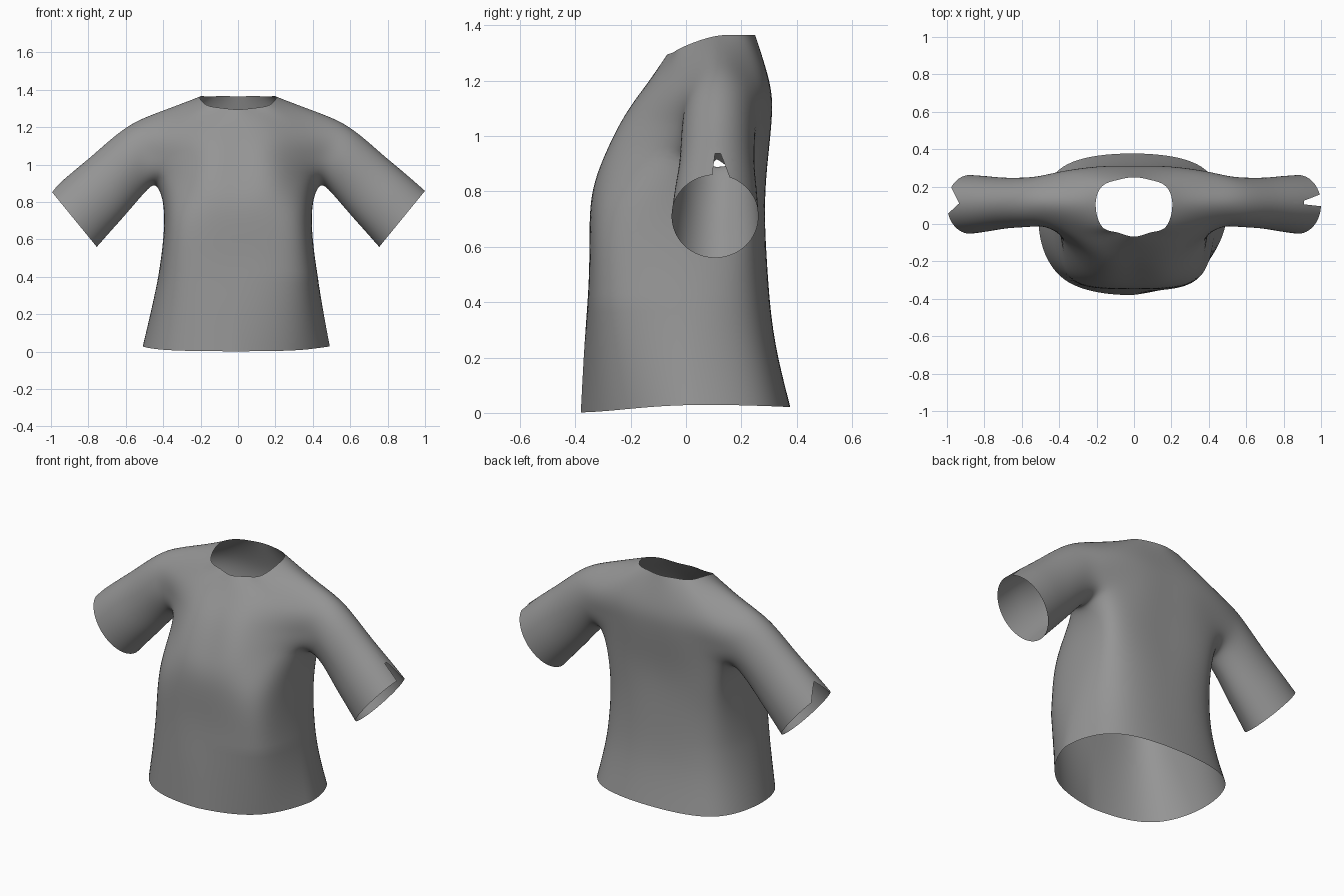
import bpy, bmesh
from math import sin, cos, pi
from mathutils import Vector

if "Cube" in bpy.data.objects:
    bpy.data.objects.remove(bpy.data.objects["Cube"])

# Half-rings of the torso, front centre -> side -> back centre, hem upward
hem = [(0, -.38, .002), (.24, -.352, .004), (.42, -.24, .013), (.50, 0, .028),
       (.43, .25, .026), (.24, .355, .022), (0, .377, .021)]
low = [(0, -.365), (.22, -.348), (.39, -.245), (.45, 0), (.38, .22), (.21, .305), (0, .32)]
waist = [(0, -.35), (.21, -.342), (.37, -.245), (.408, .03), (.35, .22), (.19, .285), (0, .294)]
chest = [(0, -.345), (.2, -.33), (.36, -.21), (.395, .08), (.345, .24), (.18, .283), (0, .285)]
underarm = [(0, -.30, .91), (.2, -.275, .92), (.39, -.065, .94), (.435, .11, .882),
            (.40, .245, .94), (.2, .293, .93), (0, .297, .93)]
upper = [(0, -.22, 1.07), (.19, -.20, 1.07), (.41, -.045, 1.05), None,
         (.42, .27, 1.05), (.2, .305, 1.07), (0, .31, 1.08)]
shoulder = [(0, -.14, 1.19), (.18, -.12, 1.19), (.40, -.02, 1.18), (.43, .115, 1.278),
            (.41, .255, 1.19), (.2, .295, 1.2), (0, .30, 1.2)]
neck = [(0, -.068, 1.295), (.09, -.045, 1.303), (.17, -.015, 1.32), (.205, .1, 1.36),
        (.172, .2, 1.365), (.09, .235, 1.366), (0, .25, 1.365)]
# Sleeve rings: bottom x, z, top x, z, centre y, half width
sleeve = [(.50, .85, .60, 1.195, .118, .133), (.60, .735, .76, 1.065, .112, .135),
          (.68, .645, .89, .955, .108, .147), (.755, .56, 1.0, .86, .105, .157)]

bm = bmesh.new()


def row(pts, z=None):
    return [bm.verts.new(p if z is None else (*p, z)) if p else None for p in pts]


def bridge(a, b, closed=False):
    n = len(a)
    for i in range(n if closed else n - 1):
        q = (a[i], a[(i + 1) % n], b[(i + 1) % n], b[i])
        if all(q):
            bm.faces.new(q)


# Torso body with an opening left for the arm
rows = [row(hem), row(low, .27), row(waist, .52), row(chest, .75),
        row(underarm), row(upper), row(shoulder), row(neck)]
for a, b in zip(rows, rows[1:]):
    bridge(a, b)

# Sleeve grown from the armhole
u, m, s = rows[4:7]
ring = [u[3], u[2], m[2], s[2], s[3], s[4], m[4], u[4]]
for bx, bz, tx, tz, cy, hy in sleeve:
    new = []
    for k in range(8):
        t = k * pi / 4
        f = (1 - cos(t)) / 2
        new.append(bm.verts.new((bx + (tx - bx) * f, cy - hy * sin(t), bz + (tz - bz) * f)))
    bridge(ring, new, True)
    ring = new

bmesh.ops.recalc_face_normals(bm, faces=bm.faces)
mesh = bpy.data.meshes.new("shirt")
bm.to_mesh(mesh)
bm.free()
shirt = bpy.data.objects.new("shirt", mesh)
bpy.context.collection.objects.link(shirt)
mir = shirt.modifiers.new("mirror", 'MIRROR')
mir.merge_threshold = .002
sub = shirt.modifiers.new("subdivide", 'SUBSURF')
sub.levels = sub.render_levels = 3


def evaluated():
    bpy.context.view_layer.update()
    return shirt.evaluated_get(bpy.context.evaluated_depsgraph_get())


# Push the cage out so the smooth surface passes through the points
target = [v.co.copy() for v in mesh.vertices]
for _ in range(12):
    smooth = evaluated().to_mesh()
    shift = [(t - smooth.vertices[i].co) * .8 for i, t in enumerate(target)]
    for v, d in zip(mesh.vertices, shift):
        v.co += d
    mesh.update()

final = bpy.data.meshes.new_from_object(evaluated())
shirt.modifiers.clear()
shirt.data = final
bm = bmesh.new()
bm.from_mesh(final)

# The hem hangs slightly to one side and is tucked in at the front right
for v in bm.verts:
    w = max(0, 1 - v.co.z / .4)
    if w and abs(v.co.x) < .56:
        if v.co.x > 0 and v.co.y < 0:
            k = 1 - .1 * w * min(1, 8 * v.co.x * -v.co.y)
            v.co.x *= k
            v.co.y *= k
        v.co.x -= .01 * w


# Slit in the top of each cuff, bounded by straight cuts seen from above
def cut_slit(side, lines):
    planes = [(Vector((*p, 0)), Vector((*n, 0))) for p, n in lines]

    def near():
        return [f for f in bm.faces
                if f.calc_center_median().x * side > .86 and f.calc_center_median().z > .8]

    for p, n in planes:
        fs = near()
        geom = fs + list({e for f in fs for e in f.edges}) + list({v for f in fs for v in f.verts})
        bmesh.ops.bisect_plane(bm, geom=geom, plane_co=p, plane_no=n)
    gone = [f for f in near()
            if all((f.calc_center_median() - p).dot(n) > 0 for p, n in planes)]
    bmesh.ops.delete(bm, geom=gone, context='FACES')


cut_slit(1, [((.91, .105), (.01, .09)), ((.91, .125), (.035, -.09)), ((.91, .1), (1, 0))])
cut_slit(-1, [((-.935, .11), (-.06, .065)), ((-.935, .11), (-.06, -.03))])

bm.to_mesh(final)
bm.free()
for p in final.polygons:
    p.use_smooth = True

# Dark grey cloth
cloth = bpy.data.materials.new("cloth")
cloth.diffuse_color = (.3, .3, .3, 1)
cloth.use_nodes = True
cloth.node_tree.nodes["Principled BSDF"].inputs["Base Color"].default_value = cloth.diffuse_color
final.materials.append(cloth)
